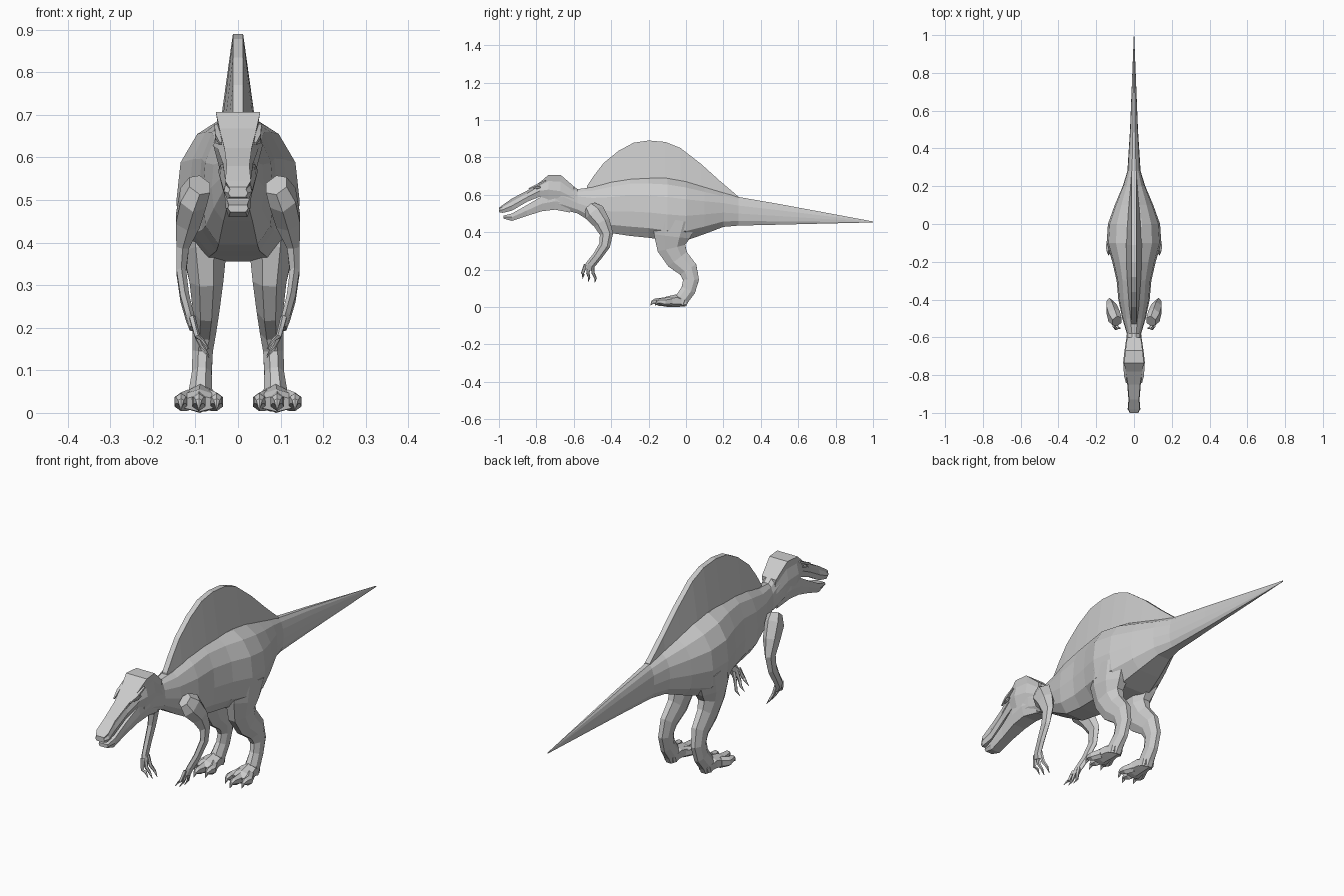
import bpy, bmesh
from math import sin, cos, pi
from mathutils import Vector


def loft(name, rings):
    """Skin a closed mesh through equal-sized rings of points."""
    bm = bmesh.new()
    vr = [[bm.verts.new(p) for p in r] for r in rings]
    n = len(vr[0])
    for a, b in zip(vr, vr[1:]):
        for i in range(n):
            j = (i + 1) % n
            bm.faces.new((a[i], a[j], b[j], b[i]))
    bm.faces.new(vr[0])
    bm.faces.new(vr[-1])
    bmesh.ops.recalc_face_normals(bm, faces=bm.faces)
    me = bpy.data.meshes.new(name)
    bm.to_mesh(me)
    bm.free()
    ob = bpy.data.objects.new(name, me)
    bpy.context.collection.objects.link(ob)
    return ob


def sections(name, half, table):
    """Loft along y; half = right half of unit section, rows = y, top, bottom, half width."""
    unit = half + [(-x, z) for x, z in reversed(half)]
    loft(name, [[(x * w, y, b + z * (t - b)) for x, z in unit] for y, t, b, w in table])


def limb(name, path, side=1, n=6):
    """Tube along a path of (x, y, z, side radius, depth radius)."""
    pts = [Vector(p[:3]) for p in path]
    rings = []
    for i, p in enumerate(path):
        t = (pts[min(i + 1, len(pts) - 1)] - pts[max(i - 1, 0)]).normalized()
        s = Vector((1, 0, 0))
        s = (s - t * s.dot(t)).normalized()
        u = t.cross(s)
        ring = []
        for k in range(n):
            a = 2 * pi * (k + 0.5) / n
            v = pts[i] + s * cos(a) * p[3] + u * sin(a) * p[4]
            ring.append((v.x * side, v.y, max(v.z, 0.0)))
        rings.append(ring)
    return loft(name, rings)


# Neck, torso and tail
sections("body", [(.3, 1), (.66, .9), (.93, .7), (1, .42), (.92, .16), (.55, 0)], [
    (-.74, .68, .53, .045), (-.66, .69, .52, .045), (-.58, .63, .50, .038),
    (-.50, .64, .45, .062), (-.40, .67, .395, .083), (-.30, .69, .38, .092),
    (-.20, .692, .37, .115), (-.10, .688, .355, .145), (0, .67, .355, .138),
    (.10, .64, .39, .102), (.20, .61, .428, .06), (.28, .588, .435, .035),
    (.50, .55, .44, .021), (1, .457, .452, .001)])

# Skull with broad flat crown and long snout
sections("skull", [(.95, 1), (.85, .75), (1.05, .4), (.8, 0)], [
    (-1.0, .53, .507, .022), (-.98, .545, .503, .032), (-.93, .58, .515, .028),
    (-.85, .622, .562, .034), (-.78, .668, .59, .046), (-.735, .706, .575, .055),
    (-.67, .706, .56, .048), (-.60, .645, .54, .038)])

# Lower jaw, open below the snout
sections("lower_jaw", [(.9, 1), (1, .5), (.75, 0)], [
    (-.975, .488, .472, .024), (-.93, .500, .460, .029), (-.85, .545, .487, .032),
    (-.77, .592, .512, .042), (-.70, .61, .52, .046), (-.62, .60, .505, .036)])

# Back sail, tapering to a narrow top edge
sail = [(-.53, .645, .60, .014), (-.49, .705, .61, .022), (-.44, .77, .63, .028),
        (-.36, .835, .65, .034), (-.28, .878, .66, .04), (-.20, .89, .66, .044),
        (-.11, .882, .65, .045), (-.03, .85, .64, .042), (.08, .765, .61, .034),
        (.18, .675, .58, .024), (.28, .59, .56, .014)]
loft("back_sail", [[(-w, y, b), (-.012, y, t), (.012, y, t), (w, y, b)] for y, t, b, w in sail])

for side, tag in ((1, "left"), (-1, "right")):
    # Brow ridge and eye
    limb("brow_" + tag, [(.040, -.84, .632, .004, .004), (.047, -.80, .65, .009, .007),
                         (.052, -.75, .675, .005, .005)], side, 4)
    limb("eye_" + tag, [(.043, -.815, .632, .003, .003), (.047, -.795, .638, .007, .008),
                        (.05, -.775, .642, .003, .003)], side, 5)

    # Arm
    limb("arm_" + tag, [
        (.090, -.515, .535, .030, .035), (.105, -.49, .505, .036, .056),
        (.118, -.45, .45, .033, .045), (.130, -.425, .39, .017, .036),
        (.133, -.435, .33, .013, .030), (.125, -.475, .27, .012, .025),
        (.113, -.512, .225, .011, .025), (.105, -.52, .20, .010, .028)], side)
    # Clawed fingers
    for i, (ty, tz) in enumerate(((-.553, .150), (-.522, .135), (-.487, .130))):
        k = (i - 1) * .018
        limb(f"finger_{tag}_{i}", [
            (.108, -.518 + k, .225, .008, .011), (.096, -.525 + k * 1.6, .18, .007, .009),
            (.084, ty + .004, tz + .022, .005, .007), (.068, ty, tz, .001, .001)], side, 5)

    # Leg: thigh, knee, shin and ankle
    limb("leg_" + tag, [
        (.085, -.06, .47, .058, .13), (.078, -.075, .38, .056, .105),
        (.074, -.078, .315, .043, .082), (.075, -.045, .255, .034, .068),
        (.079, .012, .20, .030, .055), (.083, .027, .145, .026, .046),
        (.085, .012, .09, .025, .042), (.088, -.02, .045, .030, .040),
        (.088, -.03, .012, .030, .034)], side, 8)
    # Foot and three clawed toes
    limb("foot_" + tag, [
        (.088, .0, .022, .026, .020), (.089, -.05, .034, .038, .034),
        (.091, -.10, .028, .050, .028), (.091, -.125, .022, .046, .020)], side)
    for i, (tx, ty) in enumerate(((.050, -.165), (.092, -.19), (.134, -.165))):
        limb(f"toe_{tag}_{i}", [
            (.091 + (tx - .091) * .6, -.08, .03, .018, .025),
            (tx, ty + .05, .026, .018, .022), (tx, ty + .025, .030, .014, .016),
            (tx, ty + .012, .026, .008, .010), (tx, ty, .008, .001, .001)], side)
